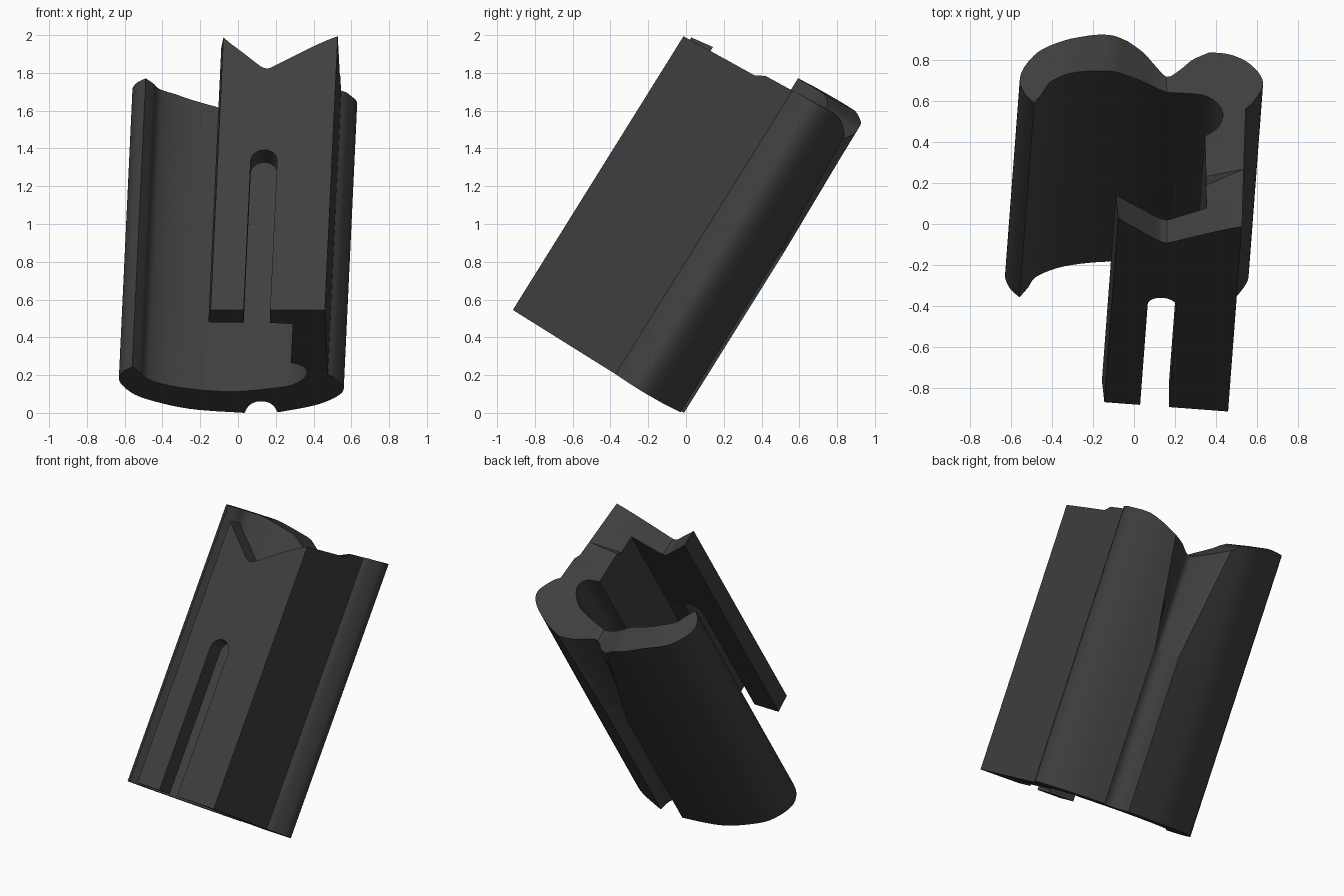
import bpy, bmesh, math
from mathutils import Vector

if "Cube" in bpy.data.objects:
    bpy.data.objects.remove(bpy.data.objects["Cube"])

AXIS = Vector((0.04, 0.53, 0.85)).normalized()
GAP, R, END = .1, .07, .93      # slot centre, half width, start of its round end


def place(x, z, s):
    """Point (x, z) of the tilted bottom plane, moved s along the leaning axis."""
    y = -(AXIS.x * x + AXIS.z * z) / AXIS.y
    return Vector((x, y, z)) + AXIS * s


def straight(pts, n=12):
    out = []
    for (ax, az), (bx, bz) in zip(pts, pts[1:]):
        out += [(ax + (bx - ax) * i / n, az + (bz - az) * i / n) for i in range(n)]
    return out


def curve(pts, n=6):
    p = [pts[0]] + pts + [pts[-1]]
    out = []
    for a, b, c, d in zip(p, p[1:], p[2:], p[3:]):
        for i in range(n):
            t = i / n
            out.append(tuple(0.5 * (2 * b[k] + (c[k] - a[k]) * t
                       + (2 * a[k] - 5 * b[k] + 4 * c[k] - d[k]) * t * t
                       + (3 * b[k] - a[k] - 3 * c[k] + d[k]) * t ** 3) for k in (0, 1)))
    return out


def profile(notch, bar):
    """Closed hooked outline: left arc, rear notch, right lobe, wall, front bar, inside."""
    left = [(-.56, .25), (-.61, .222), (-.63, .18), (-.585, .127), (-.49, .08), (-.26, .027), notch[0]]
    lobe = [notch[-1], (.405, .045), (.52, .09), (.56, .135), (.515, .187), (.475, .21)]
    hook = [(.475, .21), (.46, .55)] + bar + [(.29, .475), (.28, .27)]
    inner = [(.28, .27), (.345, .25), (.365, .21), (.315, .165), (.22, .14),
             (-.045, .118), (-.31, .14), (-.47, .18), (-.52, .22), (-.56, .25)]
    return (curve(left) + curve(notch) + curve(lobe)
            + straight(hook) + curve(inner))


def top_length(x, z):
    """Axial length with a valley over the notch and slot and a raised left tip."""
    t = x - .085
    w = .26 if t < 0 else .38
    dip = max(0, 1 - math.hypot(t, .02) / w) ** 1.15
    depth = .22 if z > .4 else .15
    raised = .06 * min(1, max(0, (-x - .1) / .3))
    if z < .3:
        raised += .03 * min(1, max(0, (x - .3) / .2))
    return 1.765 - .1 * z + raised - depth * dip


def loft(name, rings, bottom, top):
    bm = bmesh.new()
    loops = [[bm.verts.new(p) for p in ring] for ring in rings]
    n = len(loops[0])
    for a, b in zip(loops, loops[1:]):
        for i in range(n):
            j = (i + 1) % n
            bm.faces.new((a[i], b[i], b[j], a[j]))
    # fill the flat bottom; the curved top repeats the same triangles
    index = {v: i for i, v in enumerate(loops[0])}
    cap = bmesh.ops.triangulate(bm, faces=[bm.faces.new(loops[0])])["faces"]
    if top:
        for f in cap:
            bm.faces.new([loops[-1][index[v]] for v in reversed(f.verts[:])])
    if not bottom:
        bmesh.ops.delete(bm, geom=cap, context='FACES_ONLY')
    me = bpy.data.meshes.new(name)
    bm.to_mesh(me)
    bm.free()
    ob = bpy.data.objects.new(name, me)
    bpy.context.collection.objects.link(ob)
    me.materials.append(dark)
    return ob


dark = bpy.data.materials.new("dark_grey")
dark.diffuse_color = (.05, .05, .05, 1)
dark.use_nodes = True
dark.node_tree.nodes["Principled BSDF"].inputs["Base Color"].default_value = dark.diffuse_color

# rear groove: narrow and round below, wide and soft at the top
narrow = [(.035, .005), (.055, .04), (.085, .06), (.12, .066), (.16, .06), (.19, .04), (.21, .008)]
wide = [(-.1, .017), (-.02, .033), (.04, .058), (.1, .08), (.16, .064), (.22, .04), (.3, .025)]

# the slot narrows to a round arch, then the bar is whole
levels = [(0, R)] + [(END + R * math.sin(a), R * math.cos(a))
                     for a in (math.pi / 2 * i / 8 for i in range(9))]

# lower shell, with the bar stopping at the slot
lower_rings = []
for s, g in levels:
    outline = profile(narrow, [(GAP + g, .55), (GAP + g, .482)])
    lower_rings.append([place(x, z, s) for x, z in outline])

# prong on the other side of the slot
prong_rings = []
for s, g in levels:
    outline = [(-.157, .485), (GAP - g, .482), (GAP - g, .55), (-.145, .55)]
    prong_rings.append([place(x, z, s) for x, z in outline])

# upper shell, with the whole bar and the dipped end
whole = [(.1, .55), (-.145, .55), (-.157, .485), (.1, .482)]
upper_rings = [[place(x, z, END + R) for x, z in profile(narrow, whole)],
               [place(x, z, top_length(x, z)) for x, z in profile(wide, whole)]]

parts = [loft("lower_shell", lower_rings, True, False),
         loft("front_prong", prong_rings, True, False),
         loft("upper_shell", upper_rings, False, True)]

# stand on the ground and shade
low_z = min(v.co.z for ob in parts for v in ob.data.vertices)
for ob in parts:
    for v in ob.data.vertices:
        v.co.z -= low_z
    ob.select_set(True)
bpy.context.view_layer.objects.active = parts[0]
bpy.ops.object.shade_smooth_by_angle(angle=math.radians(35))
